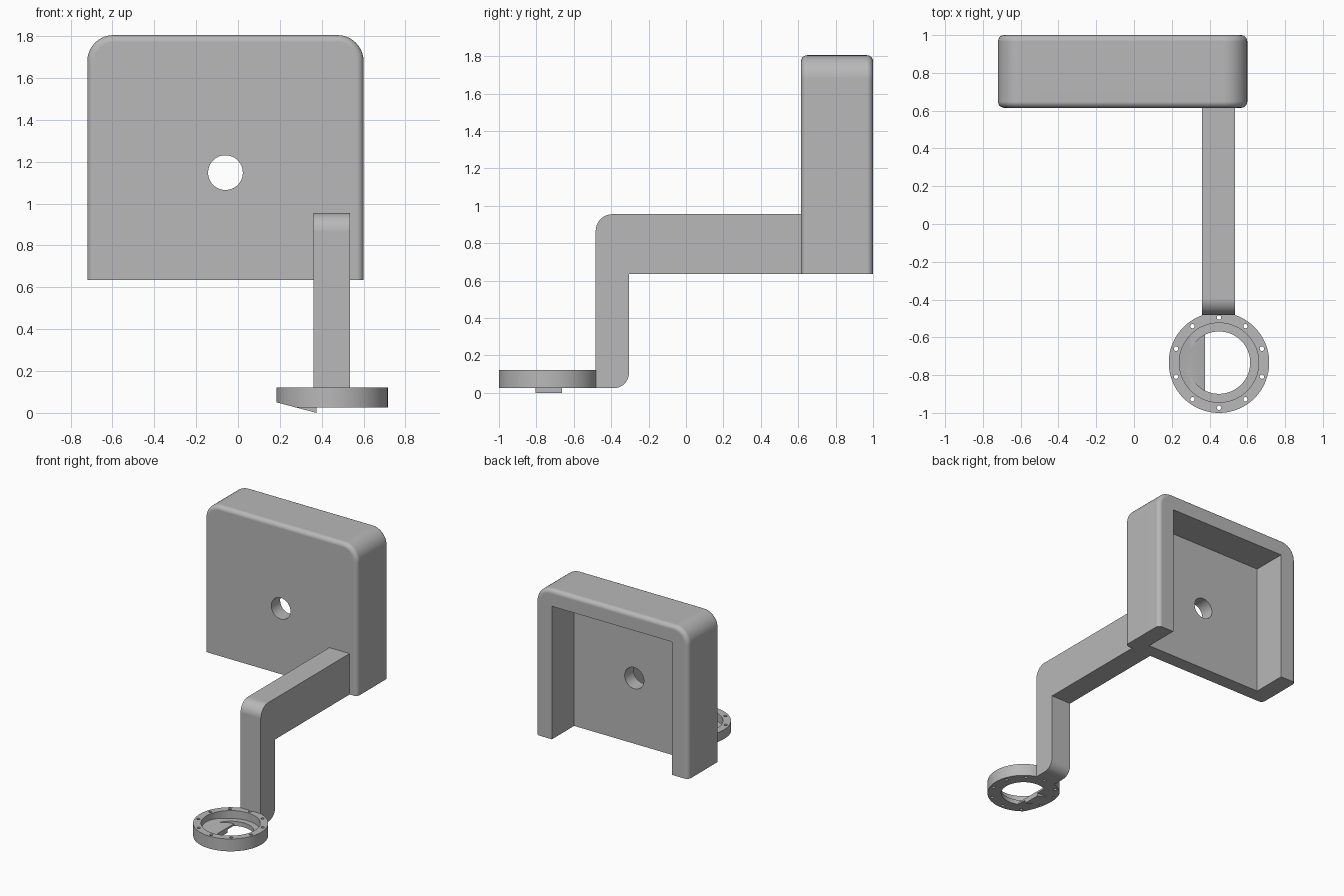
import bpy, bmesh, math
from mathutils import Vector

if "Cube" in bpy.data.objects:
    bpy.data.objects.remove(bpy.data.objects["Cube"], do_unlink=True)

# One plain grey for everything
grey = bpy.data.materials.new("plain grey")
grey.use_nodes = True
grey.diffuse_color = (0.48, 0.48, 0.48, 1)
shader = next(n for n in grey.node_tree.nodes if n.type == 'BSDF_PRINCIPLED')
shader.inputs["Base Color"].default_value = grey.diffuse_color


def rounded(corners, steps=10):
    """Outline from right-angled corners given as (u, v, radius)."""
    out = []
    for i, (u, v, r) in enumerate(corners):
        p = Vector((u, v))
        if not r:
            out.append(p)
            continue
        d1 = (Vector(corners[i - 1][:2]) - p).normalized()
        d2 = (Vector(corners[(i + 1) % len(corners)][:2]) - p).normalized()
        c = p + r * (d1 + d2)
        for k in range(steps + 1):
            t = math.pi / 2 * k / steps
            out.append(c - r * (d2 * math.cos(t) + d1 * math.sin(t)))
    return out


def rect(u0, u1, v0, v1):
    return [(u0, v0), (u1, v0), (u1, v1), (u0, v1)]


def circle(u, v, r, n=64):
    return [(u + r * math.cos(math.tau * k / n), v + r * math.sin(math.tau * k / n))
            for k in range(n)]


def prism(name, outline, axis, lo, hi, bevel=0, keep_below=0):
    """Extrude an outline along an axis, optionally rounding the rims of both caps."""
    place = {'x': lambda u, v, w: (w, u, v),
             'y': lambda u, v, w: (u, w, v),
             'z': lambda u, v, w: (u, v, w)}[axis]
    bm = bmesh.new()
    a, b = [[bm.verts.new(place(p[0], p[1], w)) for p in outline] for w in (lo, hi)]
    caps = [bm.faces.new(a), bm.faces.new(b[::-1])]
    n = len(a)
    for i in range(n):
        j = (i + 1) % n
        bm.faces.new((a[i], b[i], b[j], a[j]))
    bmesh.ops.recalc_face_normals(bm, faces=bm.faces)
    if bevel:
        rim = [e for f in caps for e in f.edges
               if max(v.co.z for v in e.verts) > keep_below]
        bmesh.ops.bevel(bm, geom=rim, offset=bevel, segments=5, profile=0.5,
                        affect='EDGES')
    mesh = bpy.data.meshes.new(name)
    bm.to_mesh(mesh)
    bm.free()
    ob = bpy.data.objects.new(name, mesh)
    bpy.context.collection.objects.link(ob)
    mesh.materials.append(grey)
    return ob


def activate(ob):
    bpy.ops.object.select_all(action='DESELECT')
    ob.select_set(True)
    bpy.context.view_layer.objects.active = ob


def combine(ob, other, operation='DIFFERENCE'):
    """Apply a boolean and discard the tool object."""
    mod = ob.modifiers.new("boolean", 'BOOLEAN')
    mod.operation, mod.solver, mod.object = operation, 'EXACT', other
    activate(ob)
    bpy.ops.object.modifier_apply(modifier=mod.name)
    bpy.data.objects.remove(other, do_unlink=True)


def finish(ob):
    activate(ob)
    bpy.ops.object.shade_smooth_by_angle(angle=math.radians(30))
    ob.modifiers.new("clean shading", 'WEIGHTED_NORMAL').keep_sharp = True


# Housing: rounded box, hollow towards the back and the bottom
BASE = 0.635
housing = prism("housing", rounded([(-0.72, BASE, 0), (0.6, BASE, 0),
                                    (0.6, 1.805, 0.125), (-0.72, 1.805, 0.125)]),
                'y', 0.615, 1.0, bevel=0.033, keep_below=BASE + 0.01)
combine(housing, prism("pocket", rect(-0.58, 0.46, 0.5, 1.675), 'y', 0.725, 1.2))
combine(housing, prism("cable_hole", circle(-0.06, 1.148, 0.083), 'y', 0.5, 0.9))
finish(housing)

# Cranked arm: horizontal beam and dropping leg
arm = prism("arm", rounded([(0.617, 0.955, 0), (-0.483, 0.955, 0.09),
                            (-0.483, 0.025, 0), (-0.305, 0.025, 0.08),
                            (-0.305, BASE, 0), (0.617, BASE, 0)]),
            'x', 0.36, 0.535)
finish(arm)

# Ring: stepped bore, chamfered underside at one side
CX, CY = 0.45, -0.734
ring = prism("ring", circle(CX, CY, 0.266, 96), 'z', 0.025, 0.122)
combine(ring, prism("recess", circle(CX, CY, 0.21, 96), 'z', 0.06, 0.2))
combine(ring, prism("bore", circle(CX, CY, 0.165, 96), 'z', -0.1, 0.2))

# Sloping shelf closing one side of the bore
shelf = prism("shelf", [(0.2, 0.025), (0.375, 0.025), (0.375, 0.04), (0.2, 0.086)],
              'y', -1.1, -0.4)
combine(shelf, prism("shelf_limit", circle(CX, CY, 0.213, 96), 'z', -0.1, 0.2),
        'INTERSECT')
combine(ring, shelf, 'UNION')
combine(ring, prism("under_slope", [(0.1, -0.05), (0.29, -0.05), (0.29, 0.0224),
                                    (0.1, 0.0724)], 'y', -1.1, -0.3))

# Small sloping tab below the shelf
tab = prism("tab", [(0.25, 0.0329), (0.375, 0), (0.375, 0.033), (0.25, 0.05)],
            'y', CY - 0.07, CY + 0.07)
combine(ring, tab, 'UNION')

# Bolt holes around the rim
for k in range(10):
    t = math.pi / 2 + math.tau * k / 10
    combine(ring, prism("bolt_hole", circle(CX + 0.239 * math.cos(t),
                                            CY + 0.239 * math.sin(t), 0.012, 16),
                        'z', -0.1, 0.2))
finish(ring)
